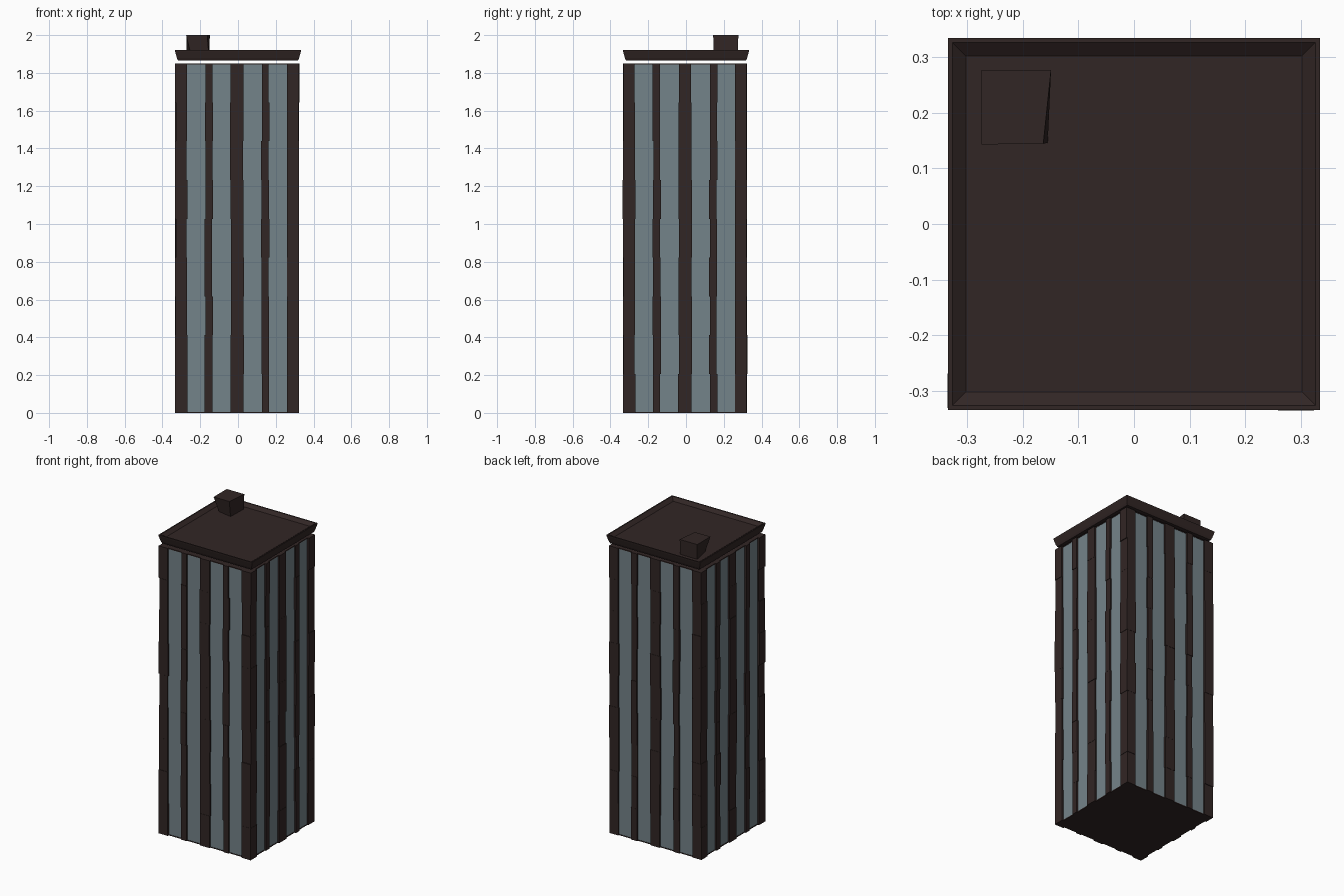
import bpy, bmesh, random
from math import pi
from mathutils import Matrix, Vector

random.seed(4)
if "Cube" in bpy.data.objects:
    bpy.data.objects.remove(bpy.data.objects["Cube"])


def material(name, color):
    m = bpy.data.materials.new(name)
    m.use_nodes = True
    m.diffuse_color = color
    m.node_tree.nodes["Principled BSDF"].inputs["Base Color"].default_value = color
    return m


BROWN = material("dark brown", (0.031, 0.019, 0.018, 1))
GLASS = material("blue grey glass", (0.175, 0.228, 0.252, 1))

HALF, HEIGHT, OFFSET = 0.327, 1.85, -0.005
GLASS_HALF = 0.317
FLOORS = 9


def add_object(name, bm, mat):
    bmesh.ops.recalc_face_normals(bm, faces=bm.faces)
    mesh = bpy.data.meshes.new(name)
    bm.to_mesh(mesh)
    bm.free()
    mesh.materials.append(mat)
    ob = bpy.data.objects.new(name, mesh)
    bpy.context.collection.objects.link(ob)
    return ob


def add_box(bm, lo, hi, turn=Matrix()):
    lo, hi = Vector(lo), Vector(hi)
    place = Matrix.Translation((lo + hi) / 2) @ Matrix.Diagonal((hi - lo).to_4d())
    place[3][3] = 1
    bmesh.ops.create_cube(bm, size=1, matrix=turn @ place)


def wobble(amount=0.003):
    return random.uniform(-amount, amount)


def stack(bm, u0, u1, depth, turn):
    """Column of slightly uneven storey-high blocks on one wall."""
    step = HEIGHT / FLOORS
    for i in range(FLOORS):
        add_box(bm, (u0 + wobble(), -HALF - wobble(0.002), i * step),
                (u1 + wobble(), -HALF + depth, (i + 1) * step), turn)


def loft(rings):
    """Closed solid through a list of equal-length vertex rings."""
    bm = bmesh.new()
    loops = [[bm.verts.new(p) for p in ring] for ring in rings]
    for a, b in zip(loops, loops[1:]):
        for i in range(len(a)):
            j = (i + 1) % len(a)
            bm.faces.new((a[i], a[j], b[j], b[i]))
    bm.faces.new(loops[0])
    bm.faces.new(loops[-1])
    return bm


def square(r, z):
    return [(-r, -r, z), (r, -r, z), (r, r, z), (-r, r, z)]


# Glass core of the tower
bm = bmesh.new()
add_box(bm, (OFFSET - GLASS_HALF, OFFSET - GLASS_HALF, 0.004),
        (OFFSET + GLASS_HALF, OFFSET + GLASS_HALF, HEIGHT - 0.004))
add_object("glass_walls", bm, GLASS)

# Base and top plates closing the core
for name, z in (("base_plate", 0), ("top_plate", HEIGHT - 0.006)):
    bm = bmesh.new()
    r = GLASS_HALF + 0.002
    add_box(bm, (OFFSET - r, OFFSET - r, z), (OFFSET + r, OFFSET + r, z + 0.006))
    add_object(name, bm, BROWN)

# Pilasters and corner posts, repeated on the four walls
for k, side in enumerate(("front", "right", "back", "left")):
    turn = Matrix.Translation((OFFSET, OFFSET, 0)) @ Matrix.Rotation(k * pi / 2, 4, "Z")
    bm = bmesh.new()
    for centre, width in ((-0.15, 0.04), (0, 0.07), (0.15, 0.04)):
        stack(bm, centre - width / 2, centre + width / 2, 0.03, turn)
    add_object(side + "_pilasters", bm, BROWN)
    bm = bmesh.new()
    stack(bm, -HALF, -HALF + 0.063, 0.063, turn)
    add_object(side + "_corner_post", bm, BROWN)

# Roof slab with flared edge and shallow sunken top
profile = ((0.318, 1.866), (0.324, 1.88), (0.333, 1.914), (0.334, 1.922),
           (0.326, 1.922), (0.302, 1.904))
add_object("roof", loft([square(r, z) for r, z in profile]), BROWN)

# Skewed roof box
low = ((-0.25, 0.165), (-0.155, 0.146), (-0.152, 0.275), (-0.272, 0.275))
high = ((-0.274, 0.143), (-0.163, 0.144), (-0.149, 0.277), (-0.274, 0.277))
add_object("roof_box", loft([[(x, y, 1.9) for x, y in low],
                             [(x, y, 2.0) for x, y in high]]), BROWN)
